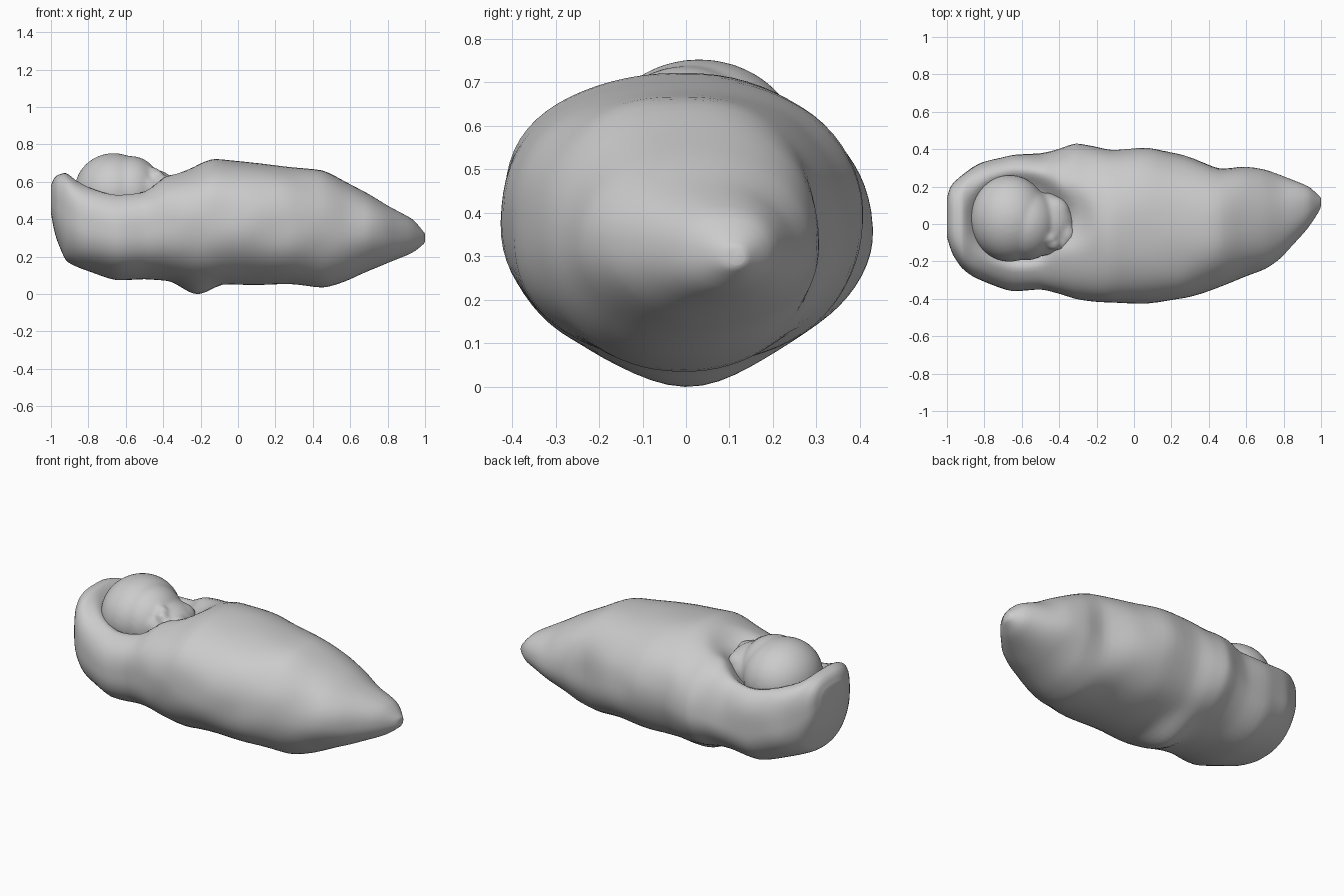
import bpy, bmesh, math
from mathutils import Vector, noise

if "Cube" in bpy.data.objects:
    bpy.data.objects.remove(bpy.data.objects["Cube"])

# Cross-sections of the wrap along its length: x, y min, y max, z min, z max
SECTIONS = [
    (-1.00, -.07, .14, .43, .58), (-.985, -.12, .19, .35, .615),
    (-.965, -.17, .22, .28, .635), (-.92, -.235, .26, .18, .645),
    (-.86, -.285, .305, .145, .61), (-.79, -.315, .34, .12, .585),
    (-.65, -.35, .372, .075, .56), (-.50, -.345, .375, .08, .575),
    (-.40, -.37, .395, .075, .635), (-.31, -.40, .42, .065, .665),
    (-.22, -.415, .41, .055, .69), (-.12, -.425, .395, .05, .722),
    (.08, -.42, .405, .05, .70), (.27, -.40, .365, .05, .68),
    (.45, -.335, .305, .035, .66), (.58, -.28, .305, .07, .595),
    (.70, -.235, .285, .125, .53), (.80, -.17, .25, .165, .47),
    (.93, -.02, .20, .22, .40), (.99, .07, .15, .265, .335),
    (1.00, .10, .135, .28, .32),
]
SIDES, STEPS = 72, 4


def smoothstep(a, b, v):
    t = min(max((v - a) / (b - a), 0), 1)
    return t * t * (3 - 2 * t)


def interpolate(rows, steps, tension=.35):
    out = []
    for i in range(len(rows) - 1):
        p0, p1 = rows[max(i - 1, 0)], rows[i]
        p2, p3 = rows[i + 1], rows[min(i + 2, len(rows) - 1)]
        for s in range(steps):
            t = s / steps
            h1, h2 = 2*t**3 - 3*t**2 + 1, -2*t**3 + 3*t**2
            h3, h4 = t**3 - 2*t**2 + t, t**3 - t**2
            out.append([h1*b + h2*c + h3*tension*(c - a) + h4*tension*(d - b)
                        for a, b, c, d in zip(p0, p1, p2, p3)])
    out.append(list(rows[-1]))
    return out


def spow(v, e):
    return math.copysign(abs(v) ** e, v)


# Swaddling wrap: lofted rings, with the hood opening pushed in
bm = bmesh.new()
rings = []
for x, y0, y1, z0, z1 in interpolate(SECTIONS, STEPS):
    cy, ry, cz, rz = (y0 + y1) / 2, (y1 - y0) / 2, (z0 + z1) / 2, (z1 - z0) / 2
    hood = 1 - smoothstep(-.55, -.25, x)
    ring = []
    for k in range(SIDES):
        a = 2 * math.pi * k / SIDES
        n = 2.25 + .75 * hood if math.sin(a) > 0 else 2.1 + .1 * hood
        p = Vector((x, cy + ry * spow(math.cos(a), 2 / n),
                    cz + rz * spow(math.sin(a), 2 / n)))
        # soft cloth unevenness, fading at both ends
        w = noise.noise(p * 4.5) * .014 * smoothstep(1, .8, abs(x)) if abs(x) < 1 else 0
        p.y += w * math.cos(a)
        p.z += w * math.sin(a) * .5
        if math.sin(a) > 0:
            # hood rim stands higher on the far side
            p.z += .05 * hood * smoothstep(.1, .35, p.y) * smoothstep(-1, -.85, x) * math.sin(a) ** .5
            d = math.hypot((x + .61) / .28, (p.y - .03) / .25)
            p.z -= .08 * (1 - smoothstep(.6, 1.1, d))
            # dip under the chin
            c = math.hypot((x + .34) / .15, (p.y - .03) / .2)
            p.z -= .055 * (1 - smoothstep(0, 1, c))
        else:
            # sagging fold under the back
            c = math.hypot((x + .22) / .16, p.y / .28)
            p.z -= .055 * (1 - smoothstep(0, 1, c))
        ring.append(bm.verts.new(p))
    rings.append(ring)
for r, s in zip(rings, rings[1:]):
    for k in range(SIDES):
        j = (k + 1) % SIDES
        bm.faces.new((r[k], r[j], s[j], s[k]))
bm.faces.new(rings[0])
bm.faces.new(rings[-1])
bmesh.ops.recalc_face_normals(bm, faces=bm.faces)
mesh = bpy.data.meshes.new("swaddle_wrap")
bm.to_mesh(mesh)
bm.free()
mesh.shade_smooth()
wrap = bpy.data.objects.new("swaddle_wrap", mesh)
bpy.context.collection.objects.link(wrap)

# Head: skull, jaw and small features as blobs fused by a remesh
BLOBS = [
    ((-.665, .03, .55), (.21, .232, .203)),     # skull
    ((-.575, .0, .55), (.17, .195, .188)),      # forehead
    ((-.475, .0, .54), (.16, .168, .13)),       # jaw
    ((-.43, .06, .575), (.09, .09, .07)),       # far cheek
    ((-.49, -.09, .565), (.085, .08, .075)),    # near cheek
    ((-.462, -.075, .645), (.05, .03, .035)),   # nose bridge
    ((-.43, -.105, .628), (.036, .034, .034)),  # nose tip
    ((-.39, -.10, .60), (.035, .045, .03)),     # lips
    ((-.365, -.055, .585), (.052, .065, .05)),  # chin
]
bm = bmesh.new()
for center, radii in BLOBS:
    vs = bmesh.ops.create_icosphere(bm, subdivisions=4, radius=1)["verts"]
    for v in vs:
        v.co = Vector([c + r * q for c, r, q in zip(center, radii, v.co)])
mesh = bpy.data.meshes.new("baby_head")
bm.to_mesh(mesh)
bm.free()
head = bpy.data.objects.new("baby_head", mesh)
bpy.context.collection.objects.link(head)
remesh = head.modifiers.new("fuse", 'REMESH')
remesh.mode = 'VOXEL'
remesh.voxel_size = .01
remesh.use_smooth_shade = True
soften = head.modifiers.new("soften", 'SMOOTH')
soften.factor = .5
soften.iterations = 14
